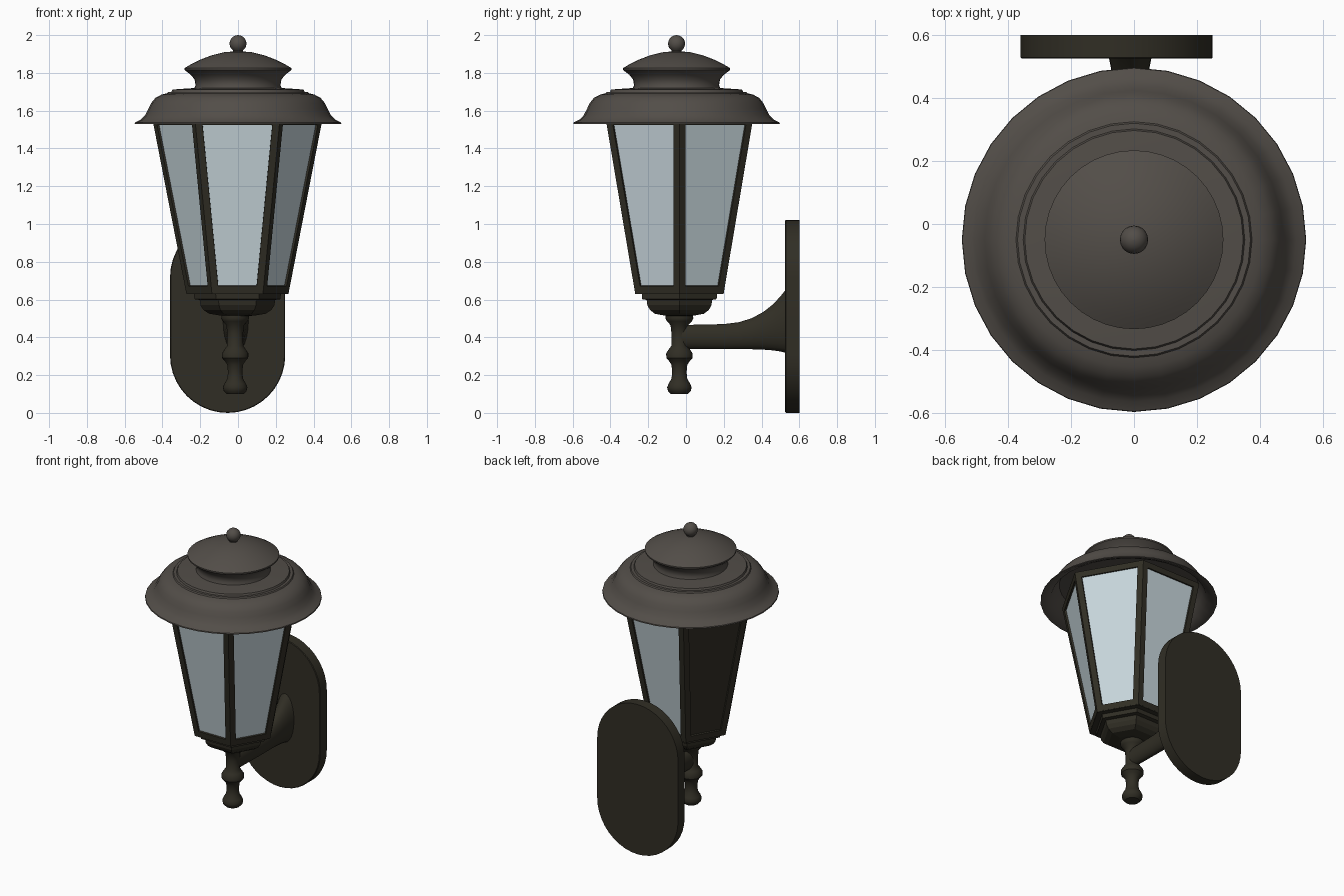
import bpy, bmesh, math
from mathutils import Vector

if "Cube" in bpy.data.objects:
    bpy.data.objects.remove(bpy.data.objects["Cube"])


def material(name, rgb):
    m = bpy.data.materials.new(name)
    m.diffuse_color = (*rgb, 1)
    m.use_nodes = True
    m.node_tree.nodes["Principled BSDF"].inputs["Base Color"].default_value = m.diffuse_color
    return m


IRON = material("dark_bronze", (0.030, 0.027, 0.018))
ROOF = material("roof_bronze", (0.085, 0.075, 0.065))
GLASS = material("pale_glass", (0.58, 0.68, 0.72))


def finish(bm, name, mats, loc=(0, 0, 0), smooth=None):
    bmesh.ops.remove_doubles(bm, verts=bm.verts, dist=1e-5)
    bmesh.ops.recalc_face_normals(bm, faces=bm.faces)
    me = bpy.data.meshes.new(name)
    bm.to_mesh(me)
    bm.free()
    for m in mats:
        me.materials.append(m)
    ob = bpy.data.objects.new(name, me)
    ob.location = loc
    bpy.context.collection.objects.link(ob)
    if smooth:
        bpy.ops.object.select_all(action='DESELECT')
        ob.select_set(True)
        bpy.context.view_layer.objects.active = ob
        bpy.ops.object.shade_smooth_by_angle(angle=math.radians(smooth))
    return ob


def loft(bm, rings):
    """Skin a list of equal-length point rings and cap both ends."""
    rows = [[bm.verts.new(p) for p in ring] for ring in rings]
    n = len(rows[0])
    for a, b in zip(rows, rows[1:]):
        for i in range(n):
            j = (i + 1) % n
            bm.faces.new((a[i], a[j], b[j], b[i]))
    bm.faces.new(rows[0][::-1])
    bm.faces.new(rows[-1])


def lathe(name, profile, segs, loc, mat, smooth=None):
    bm = bmesh.new()
    ang = [math.tau * i / segs for i in range(segs)]
    loft(bm, [[(max(r, 0.001) * math.cos(a), max(r, 0.001) * math.sin(a), z) for a in ang]
              for r, z in profile])
    return finish(bm, name, [mat], loc, smooth)


ROOF_AT = (0, -0.05, 0)
CAGE_AT = (-0.003, -0.035, 0)
STEM_AT = (-0.015, -0.035, 0)

# Bell-shaped roof, hollow underneath
lathe("roof", [(0, 1.66), (0.43, 1.64), (0.455, 1.60), (0.48, 1.555), (0.53, 1.53),
               (0.547, 1.53), (0.545, 1.537), (0.515, 1.552), (0.492, 1.575), (0.474, 1.61),
               (0.46, 1.64), (0.437, 1.668), (0.405, 1.685), (0.375, 1.692), (0.37, 1.70),
               (0.352, 1.70), (0.347, 1.712), (0.23, 1.72), (0, 1.72)],
      32, ROOF_AT, ROOF, 40)

# Flared neck and domed cap
lathe("roof_cap", [(0.235, 1.71), (0.225, 1.735), (0.23, 1.765), (0.25, 1.79), (0.283, 1.815),
                   (0.284, 1.825), (0.25, 1.845), (0.20, 1.87), (0.14, 1.893), (0.07, 1.91),
                   (0, 1.915)],
      40, ROOF_AT, ROOF, 40)

# Ball finial
lathe("finial", [(0.025, 1.90)] + [(0.045 * math.sin(t), 1.955 - 0.045 * math.cos(t))
                                   for t in [math.pi * k / 10 for k in range(2, 11)]],
      20, ROOF_AT, ROOF, 40)

# Six-sided cage: frame with recessed panes, one back panel is solid metal
bm = bmesh.new()
loft(bm, [[(r * math.cos(math.tau * i / 6), r * math.sin(math.tau * i / 6), z) for i in range(6)]
          for r, z in ((0.271, 0.635), (0.451, 1.56))])
bmesh.ops.recalc_face_normals(bm, faces=bm.faces)
sides = [f for f in bm.faces if abs(f.normal.z) < 0.7]
bmesh.ops.inset_individual(bm, faces=sides, thickness=0.037, use_even_offset=True)
bmesh.ops.inset_individual(bm, faces=sides, thickness=0.0005, depth=-0.012, use_even_offset=True)
back_left = Vector((math.cos(math.radians(150)), math.sin(math.radians(150)), 0))
for f in sides:
    f.material_index = 0 if f.normal.dot(back_left) > 0.9 else 1
finish(bm, "lantern_cage", [IRON, GLASS], CAGE_AT)

# Stepped six-sided base under the cage
lathe("cage_base", [(0, 0.51), (0.09, 0.515), (0.15, 0.525), (0.18, 0.545), (0.196, 0.57),
                    (0.2, 0.598), (0.228, 0.602), (0.23, 0.63), (0.27, 0.63), (0.271, 0.64)],
      6, CAGE_AT, IRON)

# Turned spindle
lathe("spindle", [(0, 0.10), (0.045, 0.10), (0.06, 0.115), (0.065, 0.135), (0.057, 0.155),
                  (0.042, 0.18), (0.038, 0.215), (0.042, 0.255), (0.055, 0.275), (0.069, 0.29),
                  (0.07, 0.315), (0.057, 0.335), (0.043, 0.355), (0.042, 0.42), (0.047, 0.465),
                  (0.066, 0.485), (0.074, 0.50), (0.072, 0.52), (0, 0.525)],
      24, STEM_AT, IRON, 40)

# Arm flaring into the wall plate: y, low z, high z, half width
bm = bmesh.new()
stations = [(-0.03, 0.34, 0.465, 0.038), (0.10, 0.338, 0.468, 0.038), (0.20, 0.337, 0.47, 0.039),
            (0.28, 0.337, 0.48, 0.042), (0.35, 0.337, 0.502, 0.046), (0.41, 0.335, 0.535, 0.051),
            (0.46, 0.331, 0.574, 0.056), (0.50, 0.325, 0.617, 0.062), (0.53, 0.318, 0.655, 0.068)]
loft(bm, [[(w * math.cos(a), y, (lo + hi) / 2 + (hi - lo) / 2 * math.sin(a))
           for a in [math.tau * i / 24 for i in range(24)]] for y, lo, hi, w in stations])
finish(bm, "arm", [IRON], (-0.012, 0, 0), 40)

# Wall plate with round ends
R, H = 0.305, 1.022
outline = []
for base, cz in ((0, H - R), (math.pi, R)):
    outline += [(base + math.pi * k / 20, cz) for k in range(21)]
bm = bmesh.new()
loft(bm, [[((R - d) * math.cos(a), y, cz + (R - d) * math.sin(a)) for a, cz in outline]
          for y, d in ((0.525, 0.004), (0.529, 0), (0.60, 0))])
finish(bm, "wall_plate", [IRON], (-0.055, 0, 0), 30)
